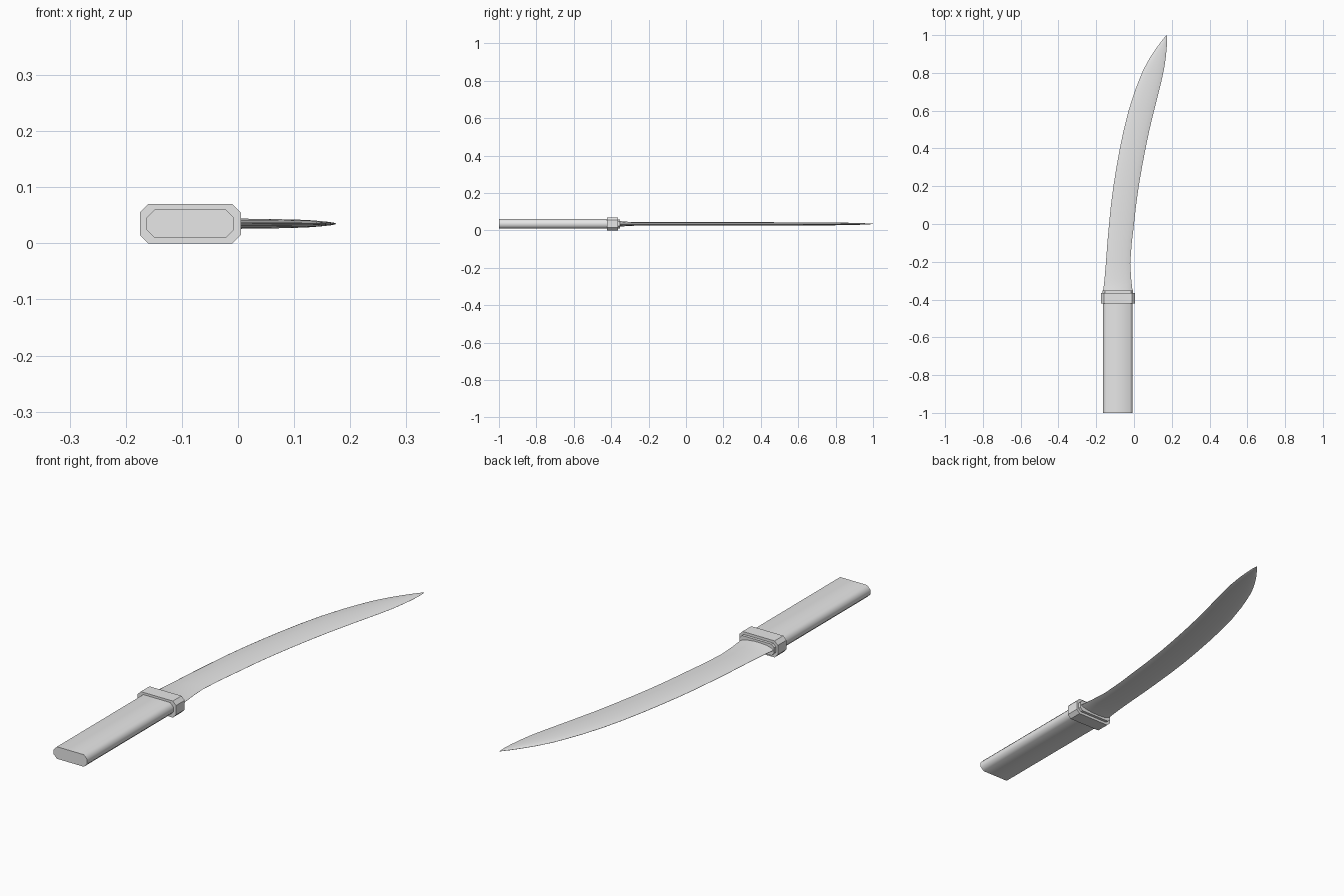
import bpy, bmesh, math

if "Cube" in bpy.data.objects:
    bpy.data.objects.remove(bpy.data.objects["Cube"])

CX, CZ = -0.085, 0.035   # axis of the grip

steel = bpy.data.materials.new("light grey")
steel.diffuse_color = (0.8, 0.8, 0.8, 1)
steel.use_nodes = True
steel.node_tree.nodes["Principled BSDF"].inputs["Base Color"].default_value = steel.diffuse_color


def loft(name, rings, angle):
    """Skin a list of equal-length closed rings and cap both ends."""
    bm = bmesh.new()
    rows = [[bm.verts.new(p) for p in r] for r in rings]
    n = len(rows[0])
    for a, b in zip(rows, rows[1:]):
        for i in range(n):
            bm.faces.new((a[i], a[(i + 1) % n], b[(i + 1) % n], b[i]))
    bm.faces.new(rows[0])
    bm.faces.new(rows[-1])
    bmesh.ops.recalc_face_normals(bm, faces=bm.faces)
    me = bpy.data.meshes.new(name)
    bm.to_mesh(me)
    bm.free()
    me.materials.append(steel)
    ob = bpy.data.objects.new(name, me)
    bpy.context.collection.objects.link(ob)
    bpy.ops.object.select_all(action='DESELECT')
    ob.select_set(True)
    bpy.context.view_layer.objects.active = ob
    bpy.ops.object.shade_smooth_by_angle(angle=math.radians(angle))
    return ob


def octagon(y, w, h, c):
    """Chamfered rectangle in the xz plane, half sizes w and h."""
    pts = [(w, h - c), (w - c, h), (c - w, h), (-w, h - c),
           (-w, c - h), (c - w, -h), (w - c, -h), (w, c - h)]
    return [(CX + x, y, CZ + z) for x, z in pts]


# grip, guard and the stepped collar in front of it
loft("grip", [octagon(y, 0.078, 0.0255, 0.015) for y in (-1.0, -0.41)], 50)
loft("guard", [octagon(y, 0.09, 0.035, 0.015) for y in (-0.422, -0.364)], 30)
loft("collar", [octagon(y, 0.081, 0.024, 0.012) for y in (-0.37, -0.352)], 30)

# blade stations: y, left edge, right edge, half thickness
stations = [
    (-0.36, -0.165, -0.007, 0.016), (-0.335, -0.161, -0.010, 0.013),
    (-0.29, -0.156, -0.015, 0.010), (-0.21, -0.149, -0.020, 0.009),
    (-0.10, -0.141, -0.012, 0.009), (0.0, -0.132, 0.000, 0.009),
    (0.1, -0.122, 0.011, 0.009), (0.2, -0.109, 0.025, 0.009),
    (0.3, -0.093, 0.042, 0.009), (0.4, -0.075, 0.061, 0.009),
    (0.5, -0.054, 0.082, 0.0088), (0.6, -0.029, 0.106, 0.0085),
    (0.7, 0.003, 0.131, 0.008), (0.76, 0.026, 0.146, 0.0075),
    (0.82, 0.051, 0.159, 0.007), (0.88, 0.084, 0.168, 0.006),
    (0.93, 0.117, 0.173, 0.0045), (0.97, 0.147, 0.175, 0.003),
    (1.0, 0.171, 0.173, 0.0008)]
# lens section: position across the blade, height
upper = [(0.06, 0.45), (0.2, 0.85), (0.38, 1.0), (0.58, 1.0), (0.8, 0.72), (0.94, 0.32)]
section = ([(0, 0.05)] + upper + [(1, 0.03), (1, -0.03)]
           + [(u, -h) for u, h in reversed(upper)] + [(0, -0.05)])
loft("blade", [[(l + (r - l) * u, y, CZ + t * h) for u, h in section]
               for y, l, r, t in stations], 50)
